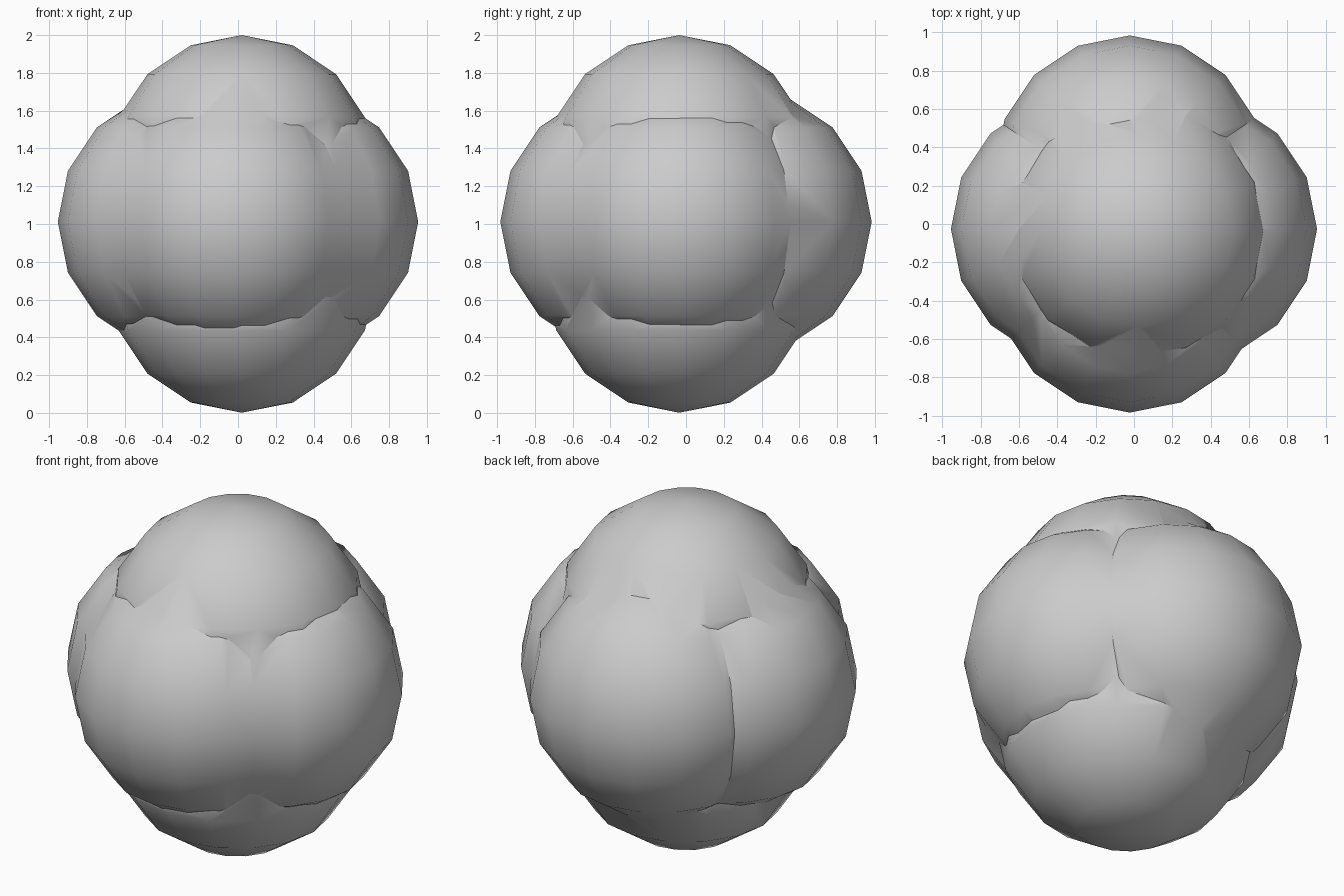
import bpy

if "Cube" in bpy.data.objects:
    bpy.data.objects.remove(bpy.data.objects["Cube"])

R = 0.706

# centres of six overlapping lobes, two on each axis
centres = [
    (0.02, -0.035, 1.294), (0.02, -0.035, 0.707),   # top, bottom
    (-0.248, -0.027, 1.012), (0.248, -0.027, 1.012),  # left, right
    (-0.022, -0.277, 1.012), (-0.022, 0.277, 1.012),  # front, back
]


def lobe(name, loc):
    bpy.ops.mesh.primitive_uv_sphere_add(segments=16, ring_count=8, radius=R, location=loc)
    ob = bpy.context.object
    ob.name = name
    return ob


# fuse all lobes into a single clean shell
body = lobe("lobed_cluster", centres[0])
for i, c in enumerate(centres[1:]):
    other = lobe(f"lobe_{i}", c)
    mod = body.modifiers.new("fuse", 'BOOLEAN')
    mod.operation = 'UNION'
    mod.solver = 'EXACT'
    mod.object = other
    bpy.context.view_layer.objects.active = body
    bpy.ops.object.modifier_apply(modifier=mod.name)
    bpy.data.objects.remove(other)

# smooth lobes with sharp seams
bpy.ops.object.select_all(action='DESELECT')
body.select_set(True)
bpy.context.view_layer.objects.active = body
bpy.ops.object.shade_smooth_by_angle(angle=0.524)
